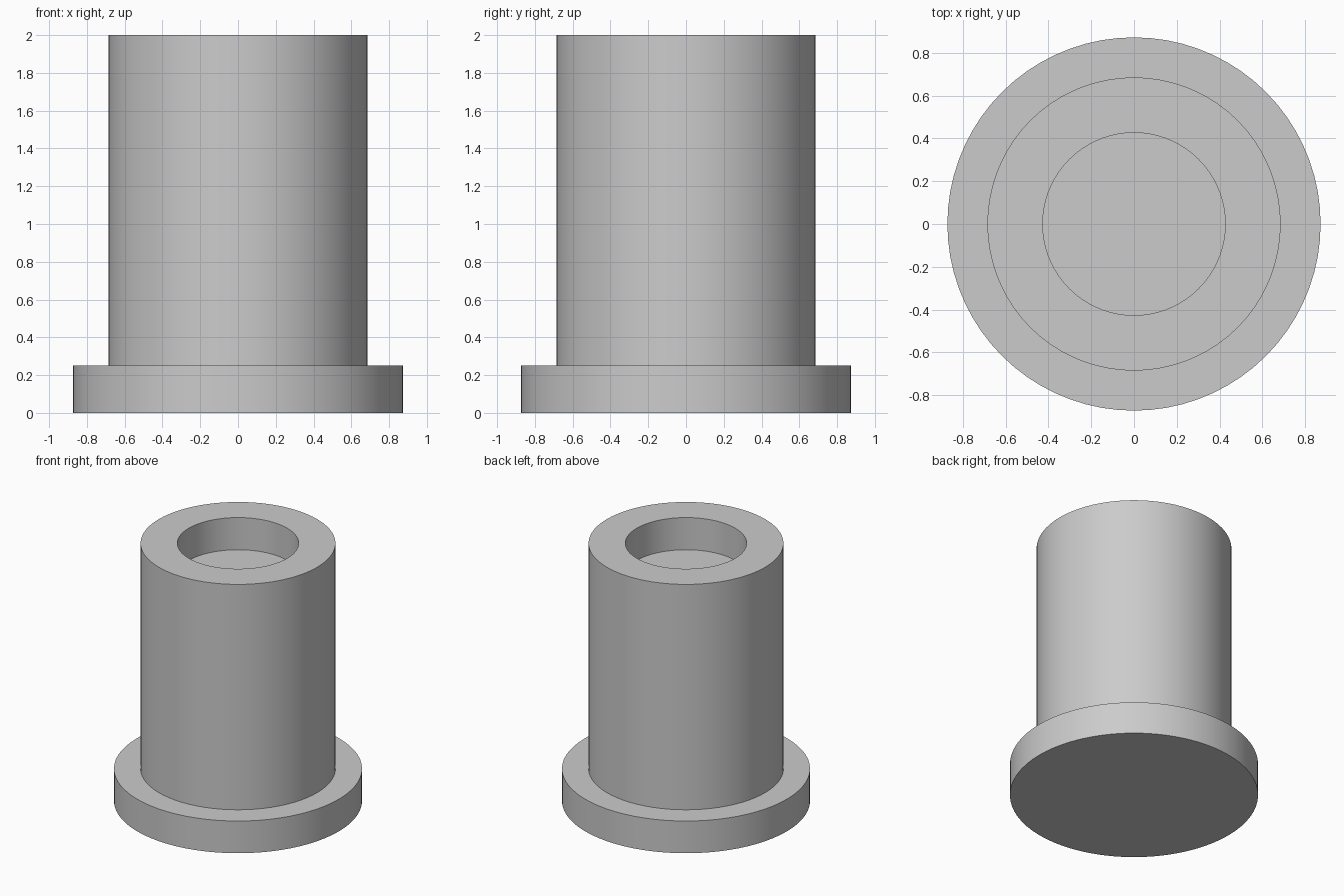
import bpy, bmesh, math

cube = bpy.data.objects.get("Cube")
if cube:
    bpy.data.objects.remove(cube, do_unlink=True)

SEGMENTS = 72
grey = bpy.data.materials.new("plain grey")
grey.use_nodes = True
colour = (0.6, 0.6, 0.6, 1)
grey.diffuse_color = colour
grey.node_tree.nodes["Principled BSDF"].inputs["Base Color"].default_value = colour


def lathe(name, profile):
    """Revolve (radius, height) points about z; both ends close with a flat disc."""
    bm = bmesh.new()
    rings = []
    for radius, height in profile:
        angles = [2 * math.pi * i / SEGMENTS for i in range(SEGMENTS)]
        rings.append([bm.verts.new((radius * math.cos(a), radius * math.sin(a), height))
                      for a in angles])
    for low, high in zip(rings, rings[1:]):
        for i in range(SEGMENTS):
            j = (i + 1) % SEGMENTS
            bm.faces.new((low[i], low[j], high[j], high[i]))
    bm.faces.new(rings[0][::-1])
    bm.faces.new(rings[-1])
    bmesh.ops.recalc_face_normals(bm, faces=bm.faces)
    mesh = bpy.data.meshes.new(name)
    bm.to_mesh(mesh)
    bm.free()
    mesh.materials.append(grey)
    obj = bpy.data.objects.new(name, mesh)
    bpy.context.collection.objects.link(obj)
    bpy.ops.object.select_all(action="DESELECT")
    obj.select_set(True)
    bpy.context.view_layer.objects.active = obj
    bpy.ops.object.shade_smooth_by_angle(angle=math.radians(30))
    return obj


# One turned solid: base flange, shaft, and a shallow blind bore in the top
lathe("flanged_bushing", [
    (0.873, 0), (0.873, 0.25),
    (0.686, 0.25), (0.686, 2),
    (0.427, 2), (0.427, 1.75),
])
